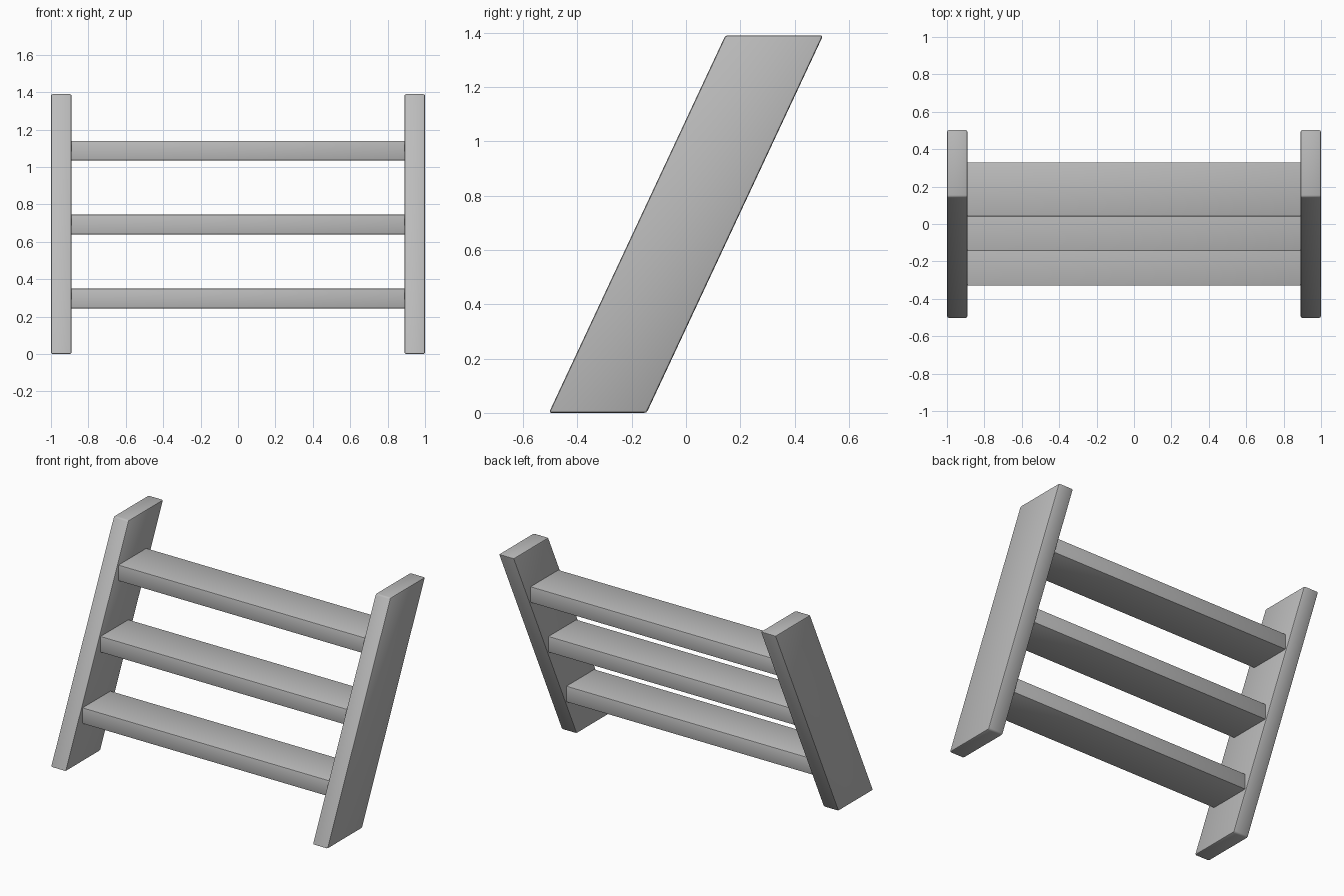
import bpy
import bmesh

cube = bpy.data.objects.get("Cube")
if cube:
    bpy.data.objects.remove(cube, do_unlink=True)

GREY = (0.5, 0.5, 0.5, 1)
mat = bpy.data.materials.new("plain_grey")
mat.use_nodes = True
mat.diffuse_color = GREY
mat.node_tree.nodes["Principled BSDF"].inputs["Base Color"].default_value = GREY


def board(name, profile, x0, x1, bevel):
    """Extrude a (y, z) profile along x and round its edges."""
    bm = bmesh.new()
    face = bm.faces.new([bm.verts.new((x0, y, z)) for y, z in profile])
    ext = bmesh.ops.extrude_face_region(bm, geom=[face])
    moved = [v for v in ext["geom"] if isinstance(v, bmesh.types.BMVert)]
    bmesh.ops.translate(bm, verts=moved, vec=(x1 - x0, 0, 0))
    bmesh.ops.recalc_face_normals(bm, faces=bm.faces)
    bmesh.ops.bevel(bm, geom=bm.edges[:], offset=bevel, segments=2,
                    profile=0.5, affect='EDGES')
    mesh = bpy.data.meshes.new(name)
    bm.to_mesh(mesh)
    bm.free()
    mesh.materials.append(mat)
    obj = bpy.data.objects.new(name, mesh)
    bpy.context.collection.objects.link(obj)
    bpy.ops.object.select_all(action='DESELECT')
    bpy.context.view_layer.objects.active = obj
    obj.select_set(True)
    bpy.ops.object.shade_smooth_by_angle(angle=0.7)


# Slanted side boards
HEIGHT = 1.39
side = [(-0.505, 0), (-0.145, 0), (0.505, HEIGHT), (0.145, HEIGHT)]
board("left_side_board", side, 0.89, 1.0, 0.009)
board("right_side_board", side, -1.0, -0.89, 0.009)

# Three level treads, each set back and up from the last
for i, name in enumerate(("lower", "middle", "upper")):
    y = -0.33 + 0.185 * i
    z = 0.245 + 0.395 * i
    tread = [(y, z), (y + 0.29, z), (y + 0.29, z + 0.105), (y, z + 0.105)]
    board(name + "_tread", tread, -0.9, 0.9, 0.006)
